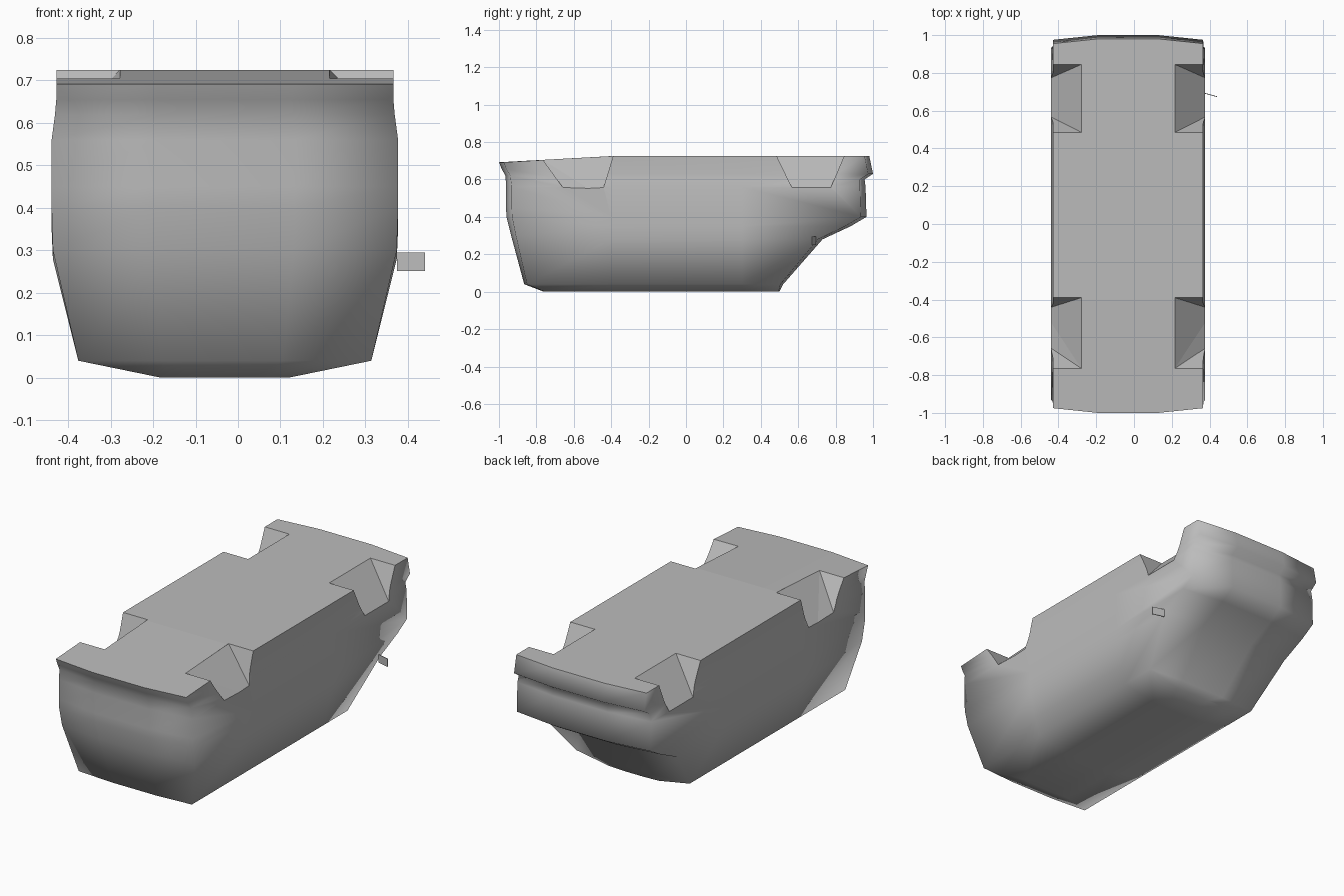
import bpy, bmesh
from mathutils import Vector

if "Cube" in bpy.data.objects:
    bpy.data.objects.remove(bpy.data.objects["Cube"])

CX = -0.031  # centre line of the hull

grey = bpy.data.materials.new("plain grey")
grey.use_nodes = True
grey.diffuse_color = (0.5, 0.5, 0.5, 1)
grey.node_tree.nodes["Principled BSDF"].inputs["Base Color"].default_value = (0.5, 0.5, 0.5, 1)


def make_object(name, bm):
    bmesh.ops.recalc_face_normals(bm, faces=bm.faces)
    mesh = bpy.data.meshes.new(name)
    bm.to_mesh(mesh)
    bm.free()
    mesh.materials.append(grey)
    obj = bpy.data.objects.new(name, mesh)
    bpy.context.collection.objects.link(obj)
    return obj


# Hull levels: half width, front z, front y, rear z, rear y, corner setback
LEVELS = [
    (0.15, 0.00, -0.76, 0.00, 0.50, 0.005),
    (0.345, 0.04, -0.865, 0.04, 0.52, 0.015),
    (0.405, 0.30, -0.935, 0.28, 0.73, 0.025),
    (0.408, 0.40, -0.96, 0.35, 0.88, 0.03),
    (0.408, 0.45, -0.962, 0.40, 0.965, 0.03),
    (0.408, 0.56, -0.962, 0.56, 0.96, 0.03),
    (0.400, 0.62, -0.965, 0.60, 0.955, 0.025),
    (0.397, 0.655, -0.985, 0.63, 1.00, 0.025),
    (0.397, 0.692, -1.00, 0.725, 0.98, 0.025),
]


def ring(bm, level):
    # Rows run front to rear, four points across each row
    w, zf, yf, zb, yb, setback = level
    rows = []
    for y, z, s in ((yf, zf, setback), (-0.4, zb, 0), (0.3, zb, 0), (yb, zb, -setback)):
        rows.append([bm.verts.new((CX + w * k, y + (s if abs(k) == 1 else 0), z))
                     for k in (-1, -0.4, 0.4, 1)])
    loop = rows[0] + [r[3] for r in rows[1:3]] + rows[3][::-1] + [r[0] for r in rows[2:0:-1]]
    return rows, loop


bm = bmesh.new()
rings = [ring(bm, level) for level in LEVELS]
for (_, lower), (_, upper) in zip(rings, rings[1:]):
    for i in range(len(lower)):
        j = (i + 1) % len(lower)
        bm.faces.new((lower[i], lower[j], upper[j], upper[i])).smooth = True
for rows, is_top in ((rings[0][0], False), (rings[-1][0], True)):
    for a, b in zip(rows, rows[1:]):
        for i in range(3):
            bm.faces.new((a[i], a[i + 1], b[i + 1], b[i])).smooth = not is_top
# drop the unused inner points
bmesh.ops.delete(bm, geom=[v for v in bm.verts if not v.link_faces], context='VERTS')
hull = make_object("hull", bm)


# Sloping wheel notches cut into the upper edges
def notch_cutter(side, front, rear):
    bm = bmesh.new()
    for top_y, low_y, top_z in (front, rear):
        inner = Vector((CX + side * 0.247, top_y, top_z))
        outer_top = Vector((CX + side * 0.405, top_y, top_z))
        outer_low = Vector((CX + side * 0.405, low_y, 0.56))
        lift = (outer_top - outer_low) * 0.5
        low = inner + (outer_low - inner) * 1.3
        high = inner + (outer_top - inner) * 1.3 + lift
        for p in (inner, inner + lift, low, high):
            bm.verts.new(p)
    bmesh.ops.convex_hull(bm, input=bm.verts)
    cutter = make_object("notch_cutter", bm)
    cutter.hide_render = True
    return cutter


bpy.context.view_layer.objects.active = hull
for side in (-1, 1):
    for front, rear in (((-0.765, -0.66, 0.705), (-0.39, -0.44, 0.725)),
                        ((0.485, 0.565, 0.725), (0.845, 0.775, 0.725))):
        cutter = notch_cutter(side, front, rear)
        mod = hull.modifiers.new("notch", 'BOOLEAN')
        mod.operation = 'DIFFERENCE'
        mod.solver = 'EXACT'
        mod.object = cutter
        bpy.ops.object.modifier_apply(modifier=mod.name)
        bpy.data.objects.remove(cutter)

# Small side plate near the rear
bm = bmesh.new()
bmesh.ops.create_cube(bm, size=1)
for v in bm.verts:
    x, y, z = v.co
    v.co = (0.4075 + x * 0.065, 0.683 - x * 0.018 + y * 0.004, 0.273 + z * 0.044)
make_object("side_plate", bm)
